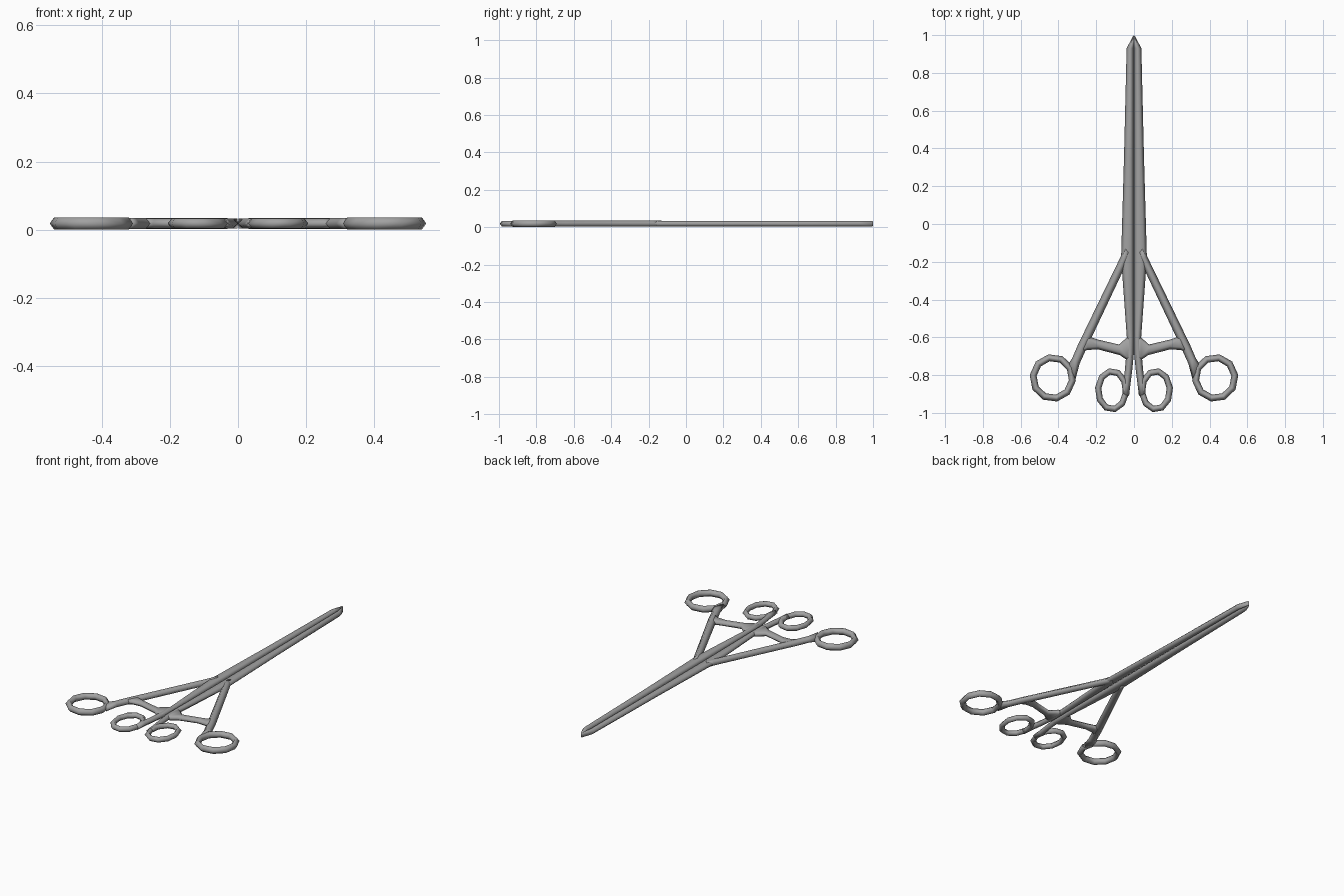
import bpy, bmesh
from math import cos, sin, pi, radians

if "Cube" in bpy.data.objects:
    bpy.data.objects.remove(bpy.data.objects["Cube"])

MID = 0.0185

# dark steel
steel = bpy.data.materials.new("steel")
steel.diffuse_color = (0.36, 0.36, 0.36, 1)
steel.use_nodes = True
steel.node_tree.nodes["Principled BSDF"].inputs["Base Color"].default_value = steel.diffuse_color


def strip(name, pairs, half_h, closed=False, inset=0.016):
    """Flat bar through (outer, inner) edge pairs with a six-sided, edge-pointed section, mirrored in x."""
    bm = bmesh.new()
    rings = []
    for ax, ay, bx, by in pairs:
        dx, dy = bx - ax, by - ay
        w = (dx * dx + dy * dy) ** 0.5
        t = min(inset / w, 0.34)
        section = [(0, 0), (t, 1), (1 - t, 1), (1, 0), (1 - t, -1), (t, -1)]
        rings.append([bm.verts.new((ax + dx * s, ay + dy * s, MID + half_h * k))
                      for s, k in section])
    n = len(rings)
    for i in range(n if closed else n - 1):
        a, b = rings[i], rings[(i + 1) % n]
        for j in range(6):
            k = (j + 1) % 6
            bm.faces.new((a[j], a[k], b[k], b[j]))
    if not closed:
        bm.faces.new(rings[0])
        bm.faces.new(rings[-1])
    bmesh.ops.recalc_face_normals(bm, faces=bm.faces)
    mesh = bpy.data.meshes.new(name)
    bm.to_mesh(mesh)
    bm.free()
    mesh.materials.append(steel)
    ob = bpy.data.objects.new(name, mesh)
    bpy.context.collection.objects.link(ob)
    ob.modifiers.new("mirror", 'MIRROR').use_mirror_merge = False
    bpy.ops.object.select_all(action='DESELECT')
    ob.select_set(True)
    bpy.context.view_layer.objects.active = ob
    bpy.ops.object.shade_smooth_by_angle(angle=radians(130))
    return ob


def finger_ring(name, cx, cy, rx, ry, band, half_h, sides=10):
    pairs = []
    for i in range(sides):
        a = 2 * pi * (i + 0.2) / sides
        c, s = cos(a), sin(a)
        pairs.append((cx + rx * c, cy + ry * s,
                      cx + (rx - band) * c, cy + (ry - band) * s))
    return strip(name, pairs, half_h, closed=True)


# blade halves running back into the central shafts
strip("blade_and_shaft", [
    (0.006, 0.994, 0.0, 1.0),
    (0.039, 0.93, 0.0005, 0.93),
    (0.053, 0.35, 0.0005, 0.35),
    (0.068, -0.17, 0.0005, -0.17),
    (0.064, -0.24, 0.0005, -0.24),
    (0.038, -0.60, 0.0005, -0.60),
    (0.042, -0.70, 0.001, -0.69),
    (0.050, -0.79, 0.009, -0.77),
    (0.062, -0.85, 0.019, -0.85),
    (0.062, -0.90, 0.026, -0.91),
], 0.0145)

# outer arms
strip("outer_arm", [
    (0.055, -0.12, 0.020, -0.16),
    (0.069, -0.17, 0.033, -0.195),
    (0.268, -0.58, 0.224, -0.60),
    (0.297, -0.64, 0.252, -0.66),
    (0.327, -0.71, 0.288, -0.74),
    (0.350, -0.745, 0.309, -0.82),
], 0.016)

# cross bars between arm and shaft
strip("cross_bar", [
    (0.250, -0.585, 0.272, -0.68),
    (0.228, -0.60, 0.25, -0.667),
    (0.190, -0.612, 0.19, -0.664),
    (0.080, -0.638, 0.075, -0.694),
    (0.036, -0.60, 0.038, -0.72),
    (0.012, -0.585, 0.012, -0.725),
], 0.014)

# finger rings
finger_ring("outer_finger_ring", 0.43, -0.815, 0.123, 0.127, 0.037, 0.0175)
finger_ring("inner_finger_ring", 0.116, -0.88, 0.091, 0.118, 0.034, 0.0145)
